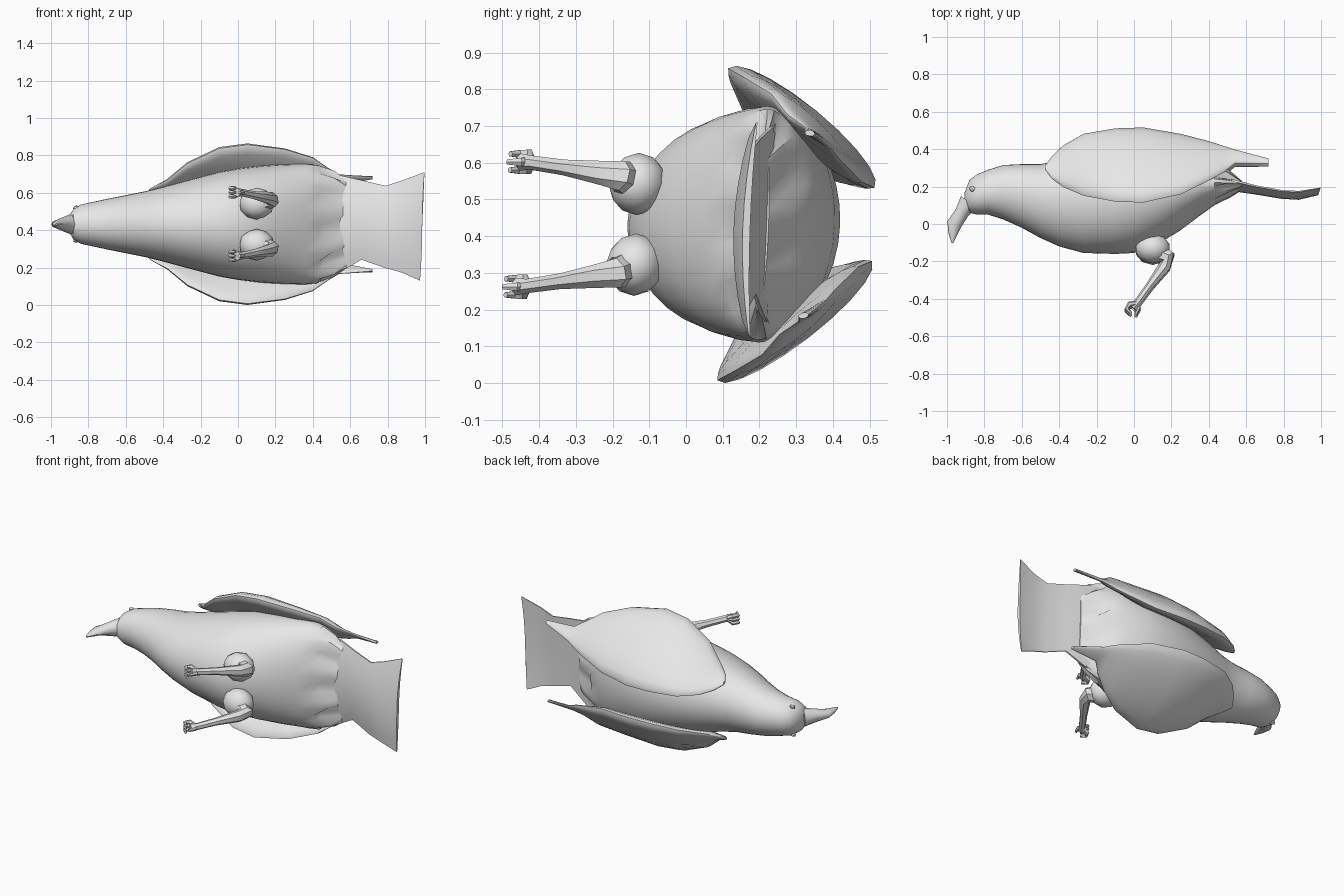
import bpy
import bmesh
import math
from mathutils import Vector

cube = bpy.data.objects.get("Cube")
if cube:
    bpy.data.objects.remove(cube, do_unlink=True)

CZ = 0.432      # height of the bird's plane of symmetry (it lies on its side)
LEAN = 0.035    # slight roll of the whole bird

grey = bpy.data.materials.new("plain grey")
grey.use_nodes = True
grey.diffuse_color = (0.8, 0.8, 0.8, 1)
grey.node_tree.nodes["Principled BSDF"].inputs["Base Color"].default_value = (0.8, 0.8, 0.8, 1)


def place(p):
    """Point given as (along, up the back, sideways) to world space."""
    x, y, s = p
    return Vector((x, y + LEAN * s, CZ + s))


def finish(name, bm, angle):
    bmesh.ops.recalc_face_normals(bm, faces=bm.faces)
    mesh = bpy.data.meshes.new(name)
    bm.to_mesh(mesh)
    bm.free()
    mesh.materials.append(grey)
    obj = bpy.data.objects.new(name, mesh)
    bpy.context.collection.objects.link(obj)
    bpy.ops.object.select_all(action='DESELECT')
    obj.select_set(True)
    bpy.context.view_layer.objects.active = obj
    bpy.ops.object.shade_smooth_by_angle(angle=math.radians(angle))
    return obj


def loft(name, rings, angle=40):
    """Skin a row of closed rings and cap both ends."""
    bm = bmesh.new()
    loops = [[bm.verts.new(place(p)) for p in ring] for ring in rings]
    n = len(loops[0])
    for a, b in zip(loops, loops[1:]):
        for i in range(n):
            j = (i + 1) % n
            bm.faces.new((a[i], a[j], b[j], b[i]))
    bm.faces.new(loops[0][::-1])
    bm.faces.new(loops[-1])
    return finish(name, bm, angle)


def tube(name, points, radii, sides=7):
    """Tapered tube along a short path."""
    pts = [Vector(p) for p in points]
    rings = []
    for i, p in enumerate(pts):
        d = (pts[min(i + 1, len(pts) - 1)] - pts[max(i - 1, 0)]).normalized()
        u = d.cross(Vector((0, 0, 1))).normalized()
        v = d.cross(u)
        rings.append([p + radii[i] * (u * math.cos(t) + v * math.sin(t))
                      for t in (2 * math.pi * k / sides for k in range(sides))])
    return loft(name, rings, 35)


def ball(name, centre, radii, detail, angle):
    bm = bmesh.new()
    bmesh.ops.create_icosphere(bm, subdivisions=detail, radius=1)
    for v in bm.verts:
        v.co = place([c + r * k for c, r, k in zip(centre, radii, v.co)])
    return finish(name, bm, angle)


# Body: along, belly, back, widest level, half width
BODY = [(-.905, .10, .17, .135, .04), (-.88, .06, .235, .14, .08),
        (-.84, .05, .265, .15, .105), (-.78, .05, .29, .16, .118),
        (-.70, .025, .315, .17, .135), (-.60, -.02, .32, .16, .155),
        (-.50, -.075, .32, .14, .175), (-.40, -.12, .34, .13, .20),
        (-.27, -.155, .38, .13, .235), (-.10, -.16, .41, .14, .28),
        (0, -.155, .42, .16, .298), (.12, -.11, .42, .18, .312),
        (.24, -.04, .405, .20, .32), (.36, .05, .36, .21, .322),
        (.43, .10, .325, .21, .315), (.485, .14, .285, .21, .285),
        (.58, .185, .225, .205, .235)]
SIDES = 36
rings = []
for k, (x, lo, hi, mid, half) in enumerate(BODY):
    ring = []
    for i in range(SIDES):
        t = 2 * math.pi * i / SIDES
        s = math.sin(t)
        # ragged feather edge where the body meets the tail
        rag = (.03 if i % 4 < 2 else -.03) if k == len(BODY) - 2 else 0
        ring.append((x + rag, mid + s * ((hi - mid) if s > 0 else (mid - lo)), half * math.cos(t)))
    rings.append(ring)
loft("body", rings, 35)

# Beak: front edge, rear edge, half width
BEAK = [((-.925, .15), (-.85, .08), .055), ((-.955, .075), (-.885, .045), .042),
        ((-.998, .015), (-.92, -.01), .024), ((-.992, -.05), (-.945, -.06), .015),
        ((-.975, -.102), (-.966, -.102), .005)]
rings = []
for f, r, half in BEAK:
    f, r = Vector(f), Vector(r)
    ring = []
    for i in range(10):
        t = 2 * math.pi * i / 10
        p = (f + r) / 2 + (f - r) / 2 * math.cos(t)
        ring.append((p.x, p.y, half * math.sin(t)))
    rings.append(ring)
loft("beak", rings, 45)

# Tail: along, centre level, lower side, upper side, half thickness
TAIL = [(.40, .215, -.28, .28, .035), (.53, .205, -.265, .265, .03),
        (.66, .175, -.19, .235, .02), (.79, .153, -.235, .205, .018),
        (.88, .147, -.26, .235, .017), (.985, .165, -.302, .278, .010)]
COLS = 8
rings = []
for x, y, lo, hi, thick in TAIL:
    top, under = [], []
    for i in range(COLS + 1):
        u = 2 * i / COLS - 1
        s = lo + (hi - lo) * i / COLS
        lift = .018 * u * u
        edge = thick * (1 - .8 * u * u)
        xx = x + (.012 * u * abs(u) if x > .9 else 0)
        top.append((xx, y + lift + edge, s))
        under.append((xx, y + lift - edge, s))
    rings.append(top + under[::-1])
loft("tail", rings, 35)

# Wing: along, outer edge (level, side), inner edge (level, side)
WING = [(-.475, .285, .185, .305, .165), (-.44, .235, .205, .355, .14),
        (-.38, .19, .235, .415, .12), (-.27, .14, .325, .478, .105),
        (-.10, .105, .405, .506, .10), (.05, .10, .425, .51, .10),
        (.25, .145, .40, .475, .115), (.40, .22, .355, .435, .155),
        (.48, .265, .30, .41, .18), (.54, .315, .265, .39, .205),
        (.72, .315, .25, .342, .245)]
EYE = (-.865, .185, .088)
for side, label in ((1, "right"), (-1, "left")):
    rings = []
    for x, y0, s0, y1, s1 in WING:
        a, b = Vector((y0, s0)), Vector((y1, s1))
        chord = b - a
        out = Vector((-chord.y, chord.x)).normalized()
        size = chord.length / .53
        ring = []
        for i in range(20):
            t = 2 * math.pi * i / 20
            w = math.sin(t)
            bulge = (.062 if w > 0 else .045) * max(size, .15) * w
            p = a + chord * (1 - math.cos(t)) / 2 + out * bulge
            ring.append((x, p.x, side * p.y))
        rings.append(ring)
    loft(label + "_wing", rings, 50)

    # Eye ridge
    ball(label + "_eye", (EYE[0], EYE[1], side * EYE[2]), (.018, .016, .012), 1, 30)

    # Thigh, shank and curled foot
    ball(label + "_thigh", (.10, -.135, side * .11), (.095, .08, .085), 2, 35)
    tube(label + "_shank",
         [(.10, -.15, side * .115), (.185, -.185, side * .132), (.165, -.23, side * .14),
          (.085, -.335, side * .155), (.02, -.425, side * .168), (-.005, -.455, side * .17)],
         [.055, .042, .034, .022, .020, .024])
    for k, spread in enumerate((-.022, 0, .022)):
        s = side * (.17 + spread)
        tube(f"{label}_toe_{k + 1}",
             [(.015, -.43, side * .17), (-.025, -.435, s), (-.04, -.46, s), (-.015, -.485, s)],
             [.016, .014, .012, .008], 6)
    tube(label + "_hind_toe",
         [(.0, -.435, side * .17), (.025, -.455, side * .17), (.008, -.492, side * .17)],
         [.016, .013, .008], 6)
